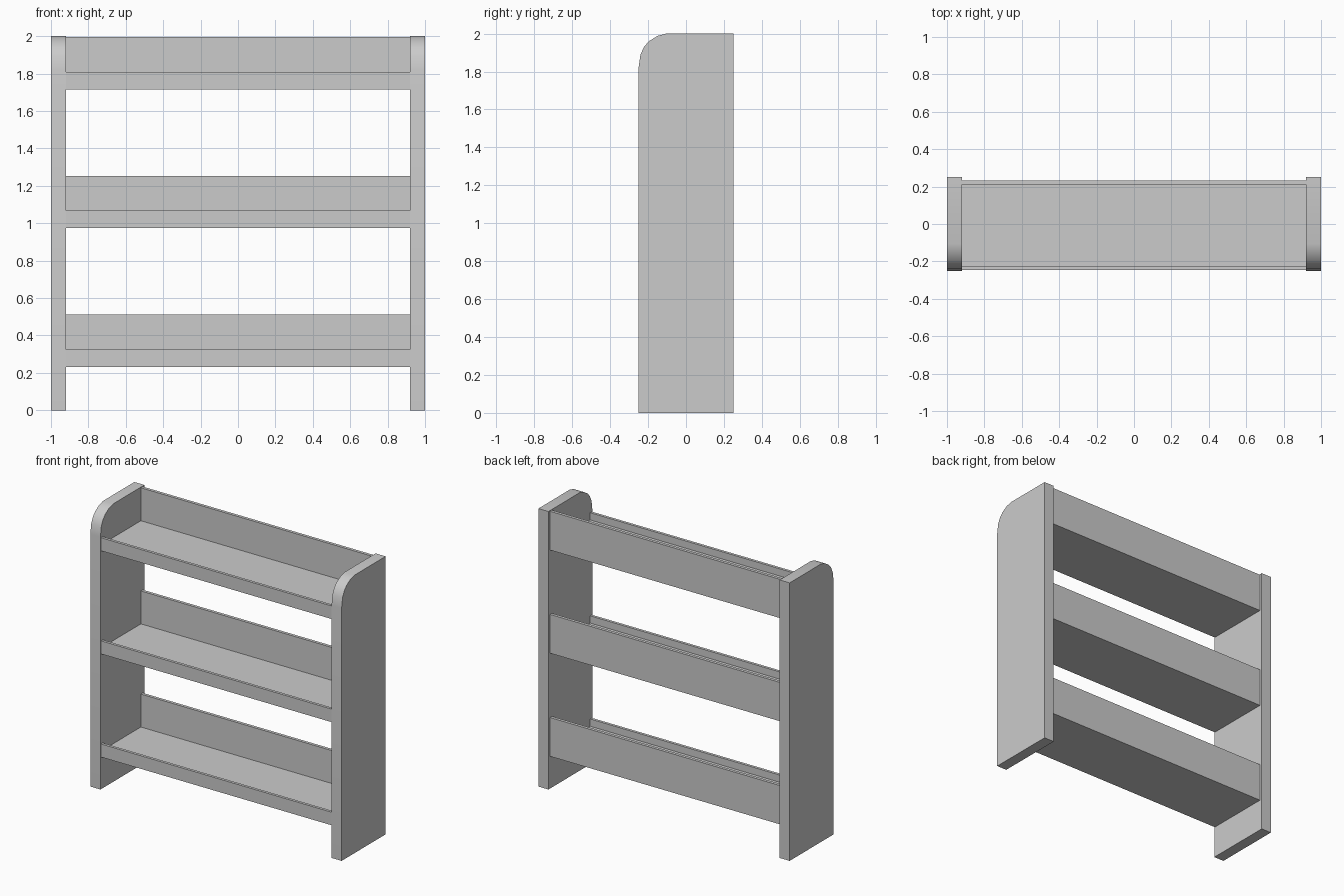
import bpy
import bmesh
from math import radians

if "Cube" in bpy.data.objects:
    bpy.data.objects.remove(bpy.data.objects["Cube"])


def prism(name, profile, x0, x1):
    """Extrude a (y, z) profile along x."""
    bm = bmesh.new()
    face = bm.faces.new([bm.verts.new((x0, y, z)) for y, z in profile])
    ext = bmesh.ops.extrude_face_region(bm, geom=[face])["geom"]
    moved = [g for g in ext if isinstance(g, bmesh.types.BMVert)]
    bmesh.ops.translate(bm, verts=moved, vec=(x1 - x0, 0, 0))
    bmesh.ops.recalc_face_normals(bm, faces=bm.faces)
    mesh = bpy.data.meshes.new(name)
    bm.to_mesh(mesh)
    bm.free()
    obj = bpy.data.objects.new(name, mesh)
    bpy.context.collection.objects.link(obj)
    return obj


def board(name, y0, y1, z0, z1):
    return prism(name, [(y0, z0), (y1, z0), (y1, z1), (y0, z1)], -0.92, 0.92)


# Side panels with a rounded top front corner
side_profile = [(0.25, 0), (0.25, 2), (-0.105, 2), (-0.15, 1.988),
                (-0.195, 1.96), (-0.22, 1.932), (-0.24, 1.89),
                (-0.25, 1.82), (-0.25, 0)]
for label, x0, x1 in (("left", -1, -0.92), ("right", 0.92, 1)):
    panel = prism(label + "_side_panel", side_profile, x0, x1)
    bpy.ops.object.select_all(action='DESELECT')
    panel.select_set(True)
    bpy.context.view_layer.objects.active = panel
    bpy.ops.object.shade_smooth_by_angle(angle=radians(35))

# Three shelves, each with a low front lip and a taller back board
for label, z in (("lower", 0.232), ("middle", 0.974), ("upper", 1.716)):
    board(label + "_shelf", -0.225, 0.21, z, z + 0.042)
    board(label + "_front_lip", -0.245, -0.225, z, z + 0.094)
    board(label + "_back_board", 0.21, 0.232, z, z + 0.279)
